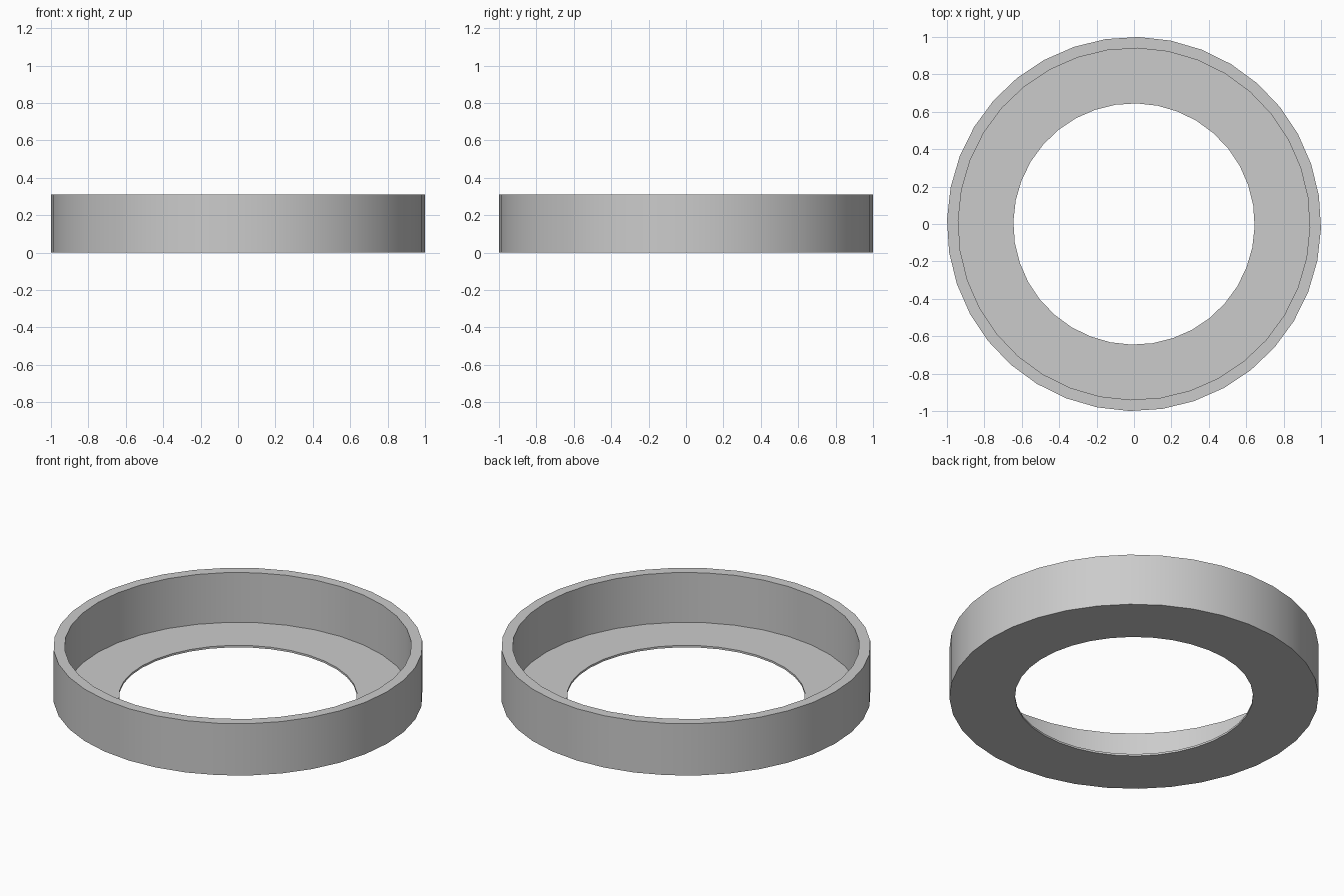
import bpy, bmesh, math

if "Cube" in bpy.data.objects:
    bpy.data.objects.remove(bpy.data.objects["Cube"])

SIDES = 36
TURN = math.radians(-1.3)

# Closed cross-section (radius, height): thin floor flange and upright outer wall
PROFILE = [(0.645, 0.0), (1.0, 0.0), (1.0, 0.31), (0.94, 0.31), (0.94, 0.012), (0.645, 0.012)]


def lathe(name, profile, sides, turn):
    bm = bmesh.new()
    rings = []
    for i in range(sides):
        a = turn + 2 * math.pi * i / sides
        rings.append([bm.verts.new((r * math.cos(a), r * math.sin(a), z)) for r, z in profile])
    n = len(profile)
    for i in range(sides):
        a, b = rings[i], rings[(i + 1) % sides]
        for j in range(n):
            k = (j + 1) % n
            bm.faces.new((a[j], b[j], b[k], a[k]))
    bmesh.ops.recalc_face_normals(bm, faces=bm.faces)
    mesh = bpy.data.meshes.new(name)
    bm.to_mesh(mesh)
    bm.free()
    obj = bpy.data.objects.new(name, mesh)
    bpy.context.collection.objects.link(obj)
    return obj


# Flanged ring, smooth around the wall with crisp rims
ring = lathe("flanged_ring", PROFILE, SIDES, TURN)
bpy.context.view_layer.objects.active = ring
ring.select_set(True)
bpy.ops.object.shade_smooth_by_angle(angle=math.radians(30))
